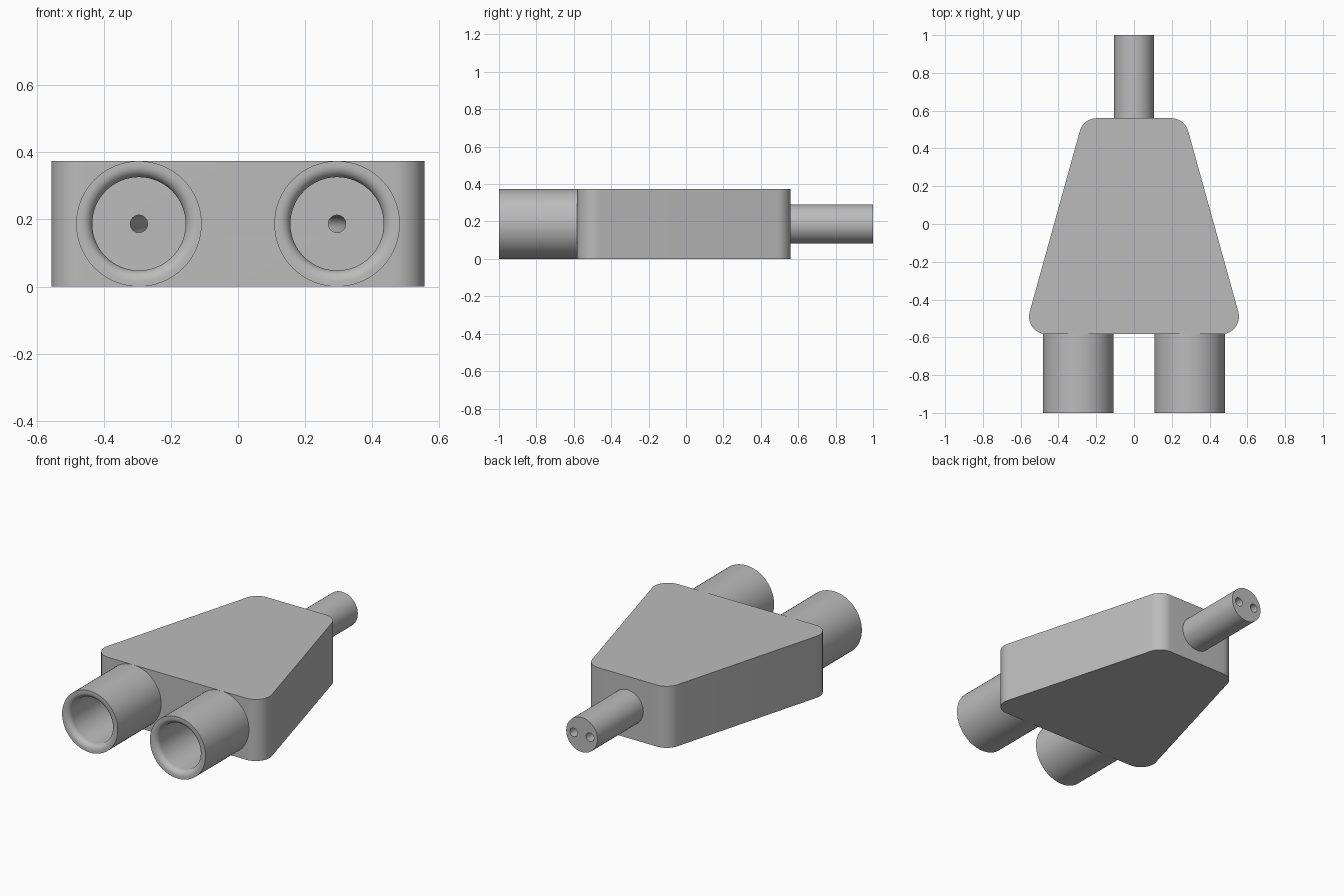
import bpy, bmesh
from math import sin, cos, pi, atan2
from mathutils import Vector

cube = bpy.data.objects.get("Cube")
if cube:
    bpy.data.objects.remove(cube, do_unlink=True)

MID_Z = 0.187        # shared axis height
FRONT, BACK = -0.583, 0.56
SOCKET_X = 0.295

grey = bpy.data.materials.new("plain grey")
grey.use_nodes = True
COLOUR = (0.5, 0.5, 0.5, 1)
grey.diffuse_color = COLOUR
grey.node_tree.nodes["Principled BSDF"].inputs["Base Color"].default_value = COLOUR


def finish(bm, name):
    bmesh.ops.recalc_face_normals(bm, faces=bm.faces)
    mesh = bpy.data.meshes.new(name)
    bm.to_mesh(mesh)
    bm.free()
    mesh.materials.append(grey)
    obj = bpy.data.objects.new(name, mesh)
    bpy.context.collection.objects.link(obj)
    return obj


def activate(obj):
    bpy.ops.object.select_all(action='DESELECT')
    obj.select_set(True)
    bpy.context.view_layer.objects.active = obj


def smooth(obj):
    activate(obj)
    bpy.ops.object.shade_smooth_by_angle(angle=pi / 6)


def loft(bm, rings, closed=False):
    """Skin rings of points; cap both ends unless the rings close on themselves."""
    loops = [[bm.verts.new(p) for p in ring] for ring in rings]
    pairs = list(zip(loops, loops[1:]))
    if closed:
        pairs.append((loops[-1], loops[0]))
    else:
        bm.faces.new(loops[0])
        bm.faces.new(loops[-1])
    for a, b in pairs:
        for i in range(len(a)):
            j = (i + 1) % len(a)
            bm.faces.new((a[i], a[j], b[j], b[i]))


def ring(x, y, radius, sides):
    return [(x + radius * cos(2 * pi * i / sides), y,
             MID_Z + radius * sin(2 * pi * i / sides)) for i in range(sides)]


def rounded(corners, radius, steps=12):
    """Outline of a convex polygon with its corners rounded."""
    points = []
    for i, c in enumerate(corners):
        c = Vector(c)
        a = (Vector(corners[i - 1]) - c).normalized()
        b = (Vector(corners[(i + 1) % len(corners)]) - c).normalized()
        half = a.angle(b) / 2
        centre = c + (a + b).normalized() * radius / sin(half)
        start = c + a * radius / (sin(half) / cos(half)) - centre
        end = c + b * radius / (sin(half) / cos(half)) - centre
        t0 = atan2(start.y, start.x)
        turn = (atan2(end.y, end.x) - t0 + pi) % (2 * pi) - pi
        for k in range(steps + 1):
            t = t0 + turn * k / steps
            points.append(centre + radius * Vector((cos(t), sin(t))))
    return points


# Tapered housing
outline = rounded([(-0.585, FRONT), (0.585, FRONT), (0.268, BACK), (-0.268, BACK)], 0.093)
bm = bmesh.new()
loft(bm, [[(p.x, p.y, z) for p in outline] for z in (0, 2 * MID_Z)])
housing = finish(bm, "housing")

# Cable stub at the back
bm = bmesh.new()
loft(bm, [ring(0, BACK, 0.105, 64), ring(0, 1, 0.105, 64)])
cable = finish(bm, "cable_stub")

# Wire channels bending from each socket floor to the cable end
for side in (-1, 1):
    rings = [ring(side * SOCKET_X, FRONT - 0.1, 0.026, 24)]
    for k in range(25):
        t = k / 24
        x = 0.055 + (SOCKET_X - 0.055) * (1 + cos(pi * t)) / 2
        rings.append(ring(side * x, FRONT + (BACK - FRONT) * t, 0.026, 24))
    rings.append(ring(side * 0.055, 1.1, 0.026, 24))
    bm = bmesh.new()
    loft(bm, rings)
    cutter = finish(bm, "channel_cutter")
    cutter.hide_render = True
    for part in (housing, cable):
        activate(part)
        cut = part.modifiers.new("channel", 'BOOLEAN')
        cut.operation, cut.solver, cut.object = 'DIFFERENCE', 'EXACT', cutter
        bpy.ops.object.modifier_apply(modifier=cut.name)
    bpy.data.objects.remove(cutter, do_unlink=True)

smooth(housing)
smooth(cable)

# Round sockets with a rounded inner lip
OUTER, BORE, LIP = 0.187, 0.139, 0.034
profile = [(OUTER, FRONT), (OUTER, -1)]
for k in range(9):
    t = pi / 2 * k / 8
    profile.append((BORE + LIP * (1 - sin(t)), -1 + LIP * (1 - cos(t))))
profile.append((BORE, FRONT))
for name, x in (("left_socket", SOCKET_X), ("right_socket", -SOCKET_X)):
    bm = bmesh.new()
    loft(bm, [ring(x, y, r, 64) for r, y in profile], closed=True)
    # The housing face serves as the socket floor
    hidden = [f for f in bm.faces if all(abs(v.co.y - FRONT) < 1e-4 for v in f.verts)]
    bmesh.ops.recalc_face_normals(bm, faces=bm.faces)
    bmesh.ops.delete(bm, geom=hidden, context='FACES_ONLY')
    smooth(finish(bm, name))
